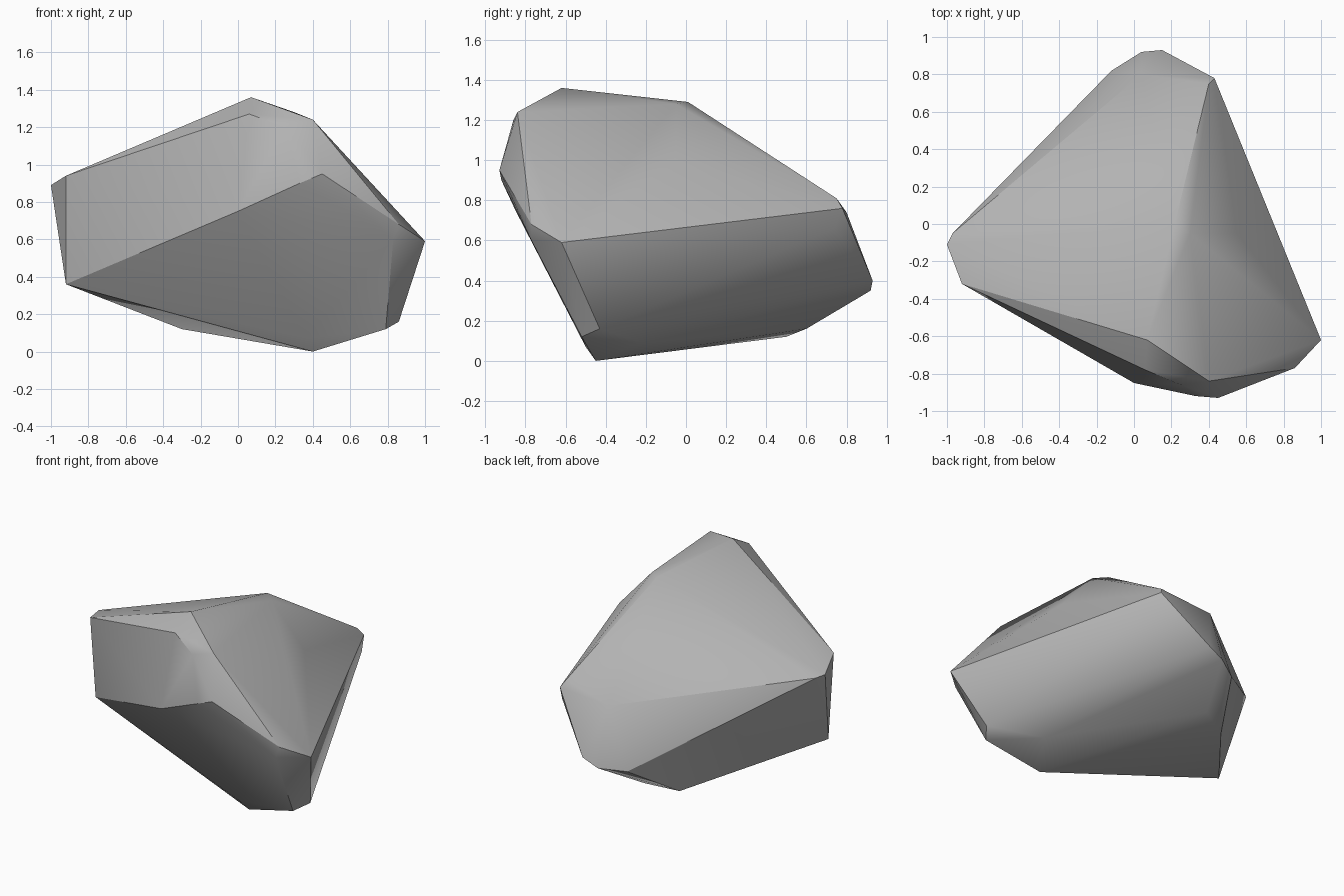
import bpy
import bmesh
import math
from mathutils import Vector

if "Cube" in bpy.data.objects:
    bpy.data.objects.remove(bpy.data.objects["Cube"], do_unlink=True)


def make_material(name, colour):
    """Plain flat colour for the viewport and for a render."""
    material = bpy.data.materials.new(name)
    material.use_nodes = True
    material.diffuse_color = colour
    shader = material.node_tree.nodes["Principled BSDF"]
    shader.inputs["Base Color"].default_value = colour
    shader.inputs["Roughness"].default_value = 0.9
    return material


def build_boulder(name, corner_groups, material):
    """Wrap a tight convex skin around the chipped corners of the stone."""
    mesh = bmesh.new()
    for corners in corner_groups.values():
        for corner in corners:
            mesh.verts.new(Vector(corner))
    hull = bmesh.ops.convex_hull(mesh, input=mesh.verts)
    loose = [item for item in hull["geom_interior"] + hull["geom_unused"]
             if isinstance(item, bmesh.types.BMVert)]
    bmesh.ops.delete(mesh, geom=list(set(loose)), context="VERTS")
    bmesh.ops.recalc_face_normals(mesh, faces=mesh.faces)
    data = bpy.data.meshes.new(name)
    mesh.to_mesh(data)
    mesh.free()
    data.materials.append(material)
    boulder = bpy.data.objects.new(name, data)
    bpy.context.scene.collection.objects.link(boulder)
    return boulder


# Corners of the stone, grouped by the region they shape
corner_groups = {
    "crown": [
        (.07, -.62, 1.36), (.06, -.78, 1.27), (.25, -.86, 1.2),
        (.4, -.84, 1.24), (.3, -.05, 1.28), (.22, .01, 1.29),
    ],
    "front_brow": [
        (0, -.85, .75), (.33, -.92, .9), (.45, -.93, .95),
    ],
    "left_flank": [
        (.86, -.77, .68), (.83, -.77, .6), (1, -.62, .59),
        (.55, -.05, 1),
    ],
    "left_foot": [
        (.86, -.43, .16), (.79, -.52, .12), (.56, -.22, .09),
        (.36, -.5, .07), (.4, -.45, 0),
    ],
    "right_nose": [
        (-.92, -.32, .94), (-1, -.11, .89), (-.97, -.05, .88),
        (-.92, -.26, .36),
    ],
    "back_shoulder": [
        (.04, .8, .74), (.4, .75, .81), (.43, .78, .76), (.44, .74, .66),
    ],
    "back_foot": [
        (.15, .93, .4), (.04, .92, .35), (-.12, .82, .33),
        (-.3, .5, .12), (-.1, .6, .16),
    ],
}

stone_grey = make_material("stone grey", (.45, .45, .45, 1))
boulder = build_boulder("boulder", corner_groups, stone_grey)

# Soft shading over shallow facets, crisp along the strong ridges
bpy.ops.object.select_all(action="DESELECT")
boulder.select_set(True)
bpy.context.view_layer.objects.active = boulder
bpy.ops.object.shade_smooth_by_angle(angle=math.radians(30))
